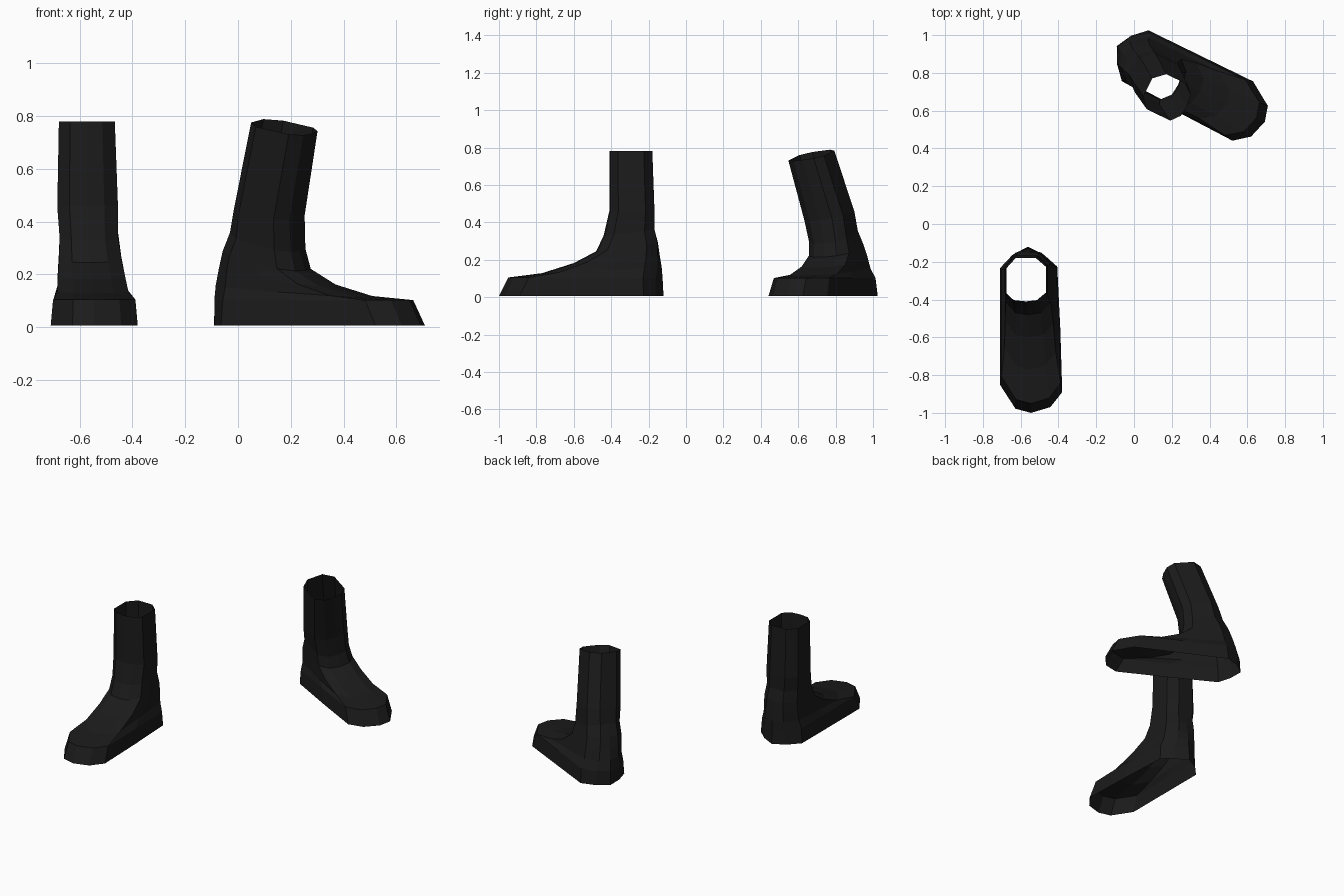
import bpy, bmesh, math
from mathutils import Vector

if "Cube" in bpy.data.objects:
    bpy.data.objects.remove(bpy.data.objects["Cube"])

# Outline of the foot and of the shaft: (sideways -1..1, front-to-back 0..1)
FOOT = [(0, 0), (.62, .035), (1, .125), (.94, .5), (.84, .88), (.42, .95),
        (-.1, 1), (-.6, .95), (-1, .87), (-1, .5), (-1, .17), (-.5, .025)]
SHAFT = [(0, 0), (.55, .03), (1, .2), (1, .5), (1, .8), (.5, 1),
         (0, 1), (-.5, 1), (-1, .75), (-1, .5), (-1, .2), (-.6, .03)]

# Rings from sole to cuff: centre x, half width, y front, y back, z front, z back, shaft blend
RINGS = [(-.545, .165, -1.0, -.12, .006, .006, 0),
         (-.545, .156, -.95, -.125, .105, .10, .1),
         (-.550, .135, -.77, -.130, .128, .16, .3),
         (-.555, .128, -.60, -.140, .182, .22, .5),
         (-.560, .119, -.48, -.150, .245, .29, .8),
         (-.565, .111, -.44, -.168, .33, .36, 1),
         (-.570, .115, -.41, -.168, .46, .45, 1),
         (-.573, .106, -.41, -.180, .78, .78, 1)]

leather = bpy.data.materials.new("black_leather")
leather.diffuse_color = (.011, .011, .011, 1)
leather.use_nodes = True
leather.node_tree.nodes["Principled BSDF"].inputs["Base Color"].default_value = leather.diffuse_color


def standing(x, y, z):
    return Vector((x, y, z))


def stepping(x, y, z):
    """Mirror the boot, lean the shaft forward and sideways, then turn the foot outward."""
    rise = max(0, z - .1)
    k = min(1, rise / .3)
    ahead, side = -y - .615, -(x + .545)
    z += k * (-.21 * (-y - .295) + .12 * (side - .028) - .022)
    ahead += .27 * rise
    side += .79 - .2 * rise
    a = math.radians(-26)
    return Vector((ahead * math.cos(a) - side * math.sin(a),
                   ahead * math.sin(a) + side * math.cos(a), z))


def make_boot(name, place):
    bm = bmesh.new()
    loops = []
    for cx, hw, yf, yb, zf, zb, t in RINGS:
        loop = []
        for (u0, v0), (u1, v1) in zip(FOOT, SHAFT):
            u, v = u0 + (u1 - u0) * t, v0 + (v1 - v0) * t
            loop.append(bm.verts.new(place(cx + u * hw, yf + v * (yb - yf), zf + v * (zb - zf))))
        loops.append(loop)
    # Open shell: no sole and no cap on the cuff
    n = len(FOOT)
    for low, high in zip(loops, loops[1:]):
        for i in range(n):
            j = (i + 1) % n
            bm.faces.new((low[i], low[j], high[j], high[i]))
    bmesh.ops.recalc_face_normals(bm, faces=bm.faces)
    mesh = bpy.data.meshes.new(name)
    bm.to_mesh(mesh)
    bm.free()
    mesh.materials.append(leather)
    bpy.context.collection.objects.link(bpy.data.objects.new(name, mesh))


make_boot("right_boot", standing)
make_boot("left_boot", stepping)
